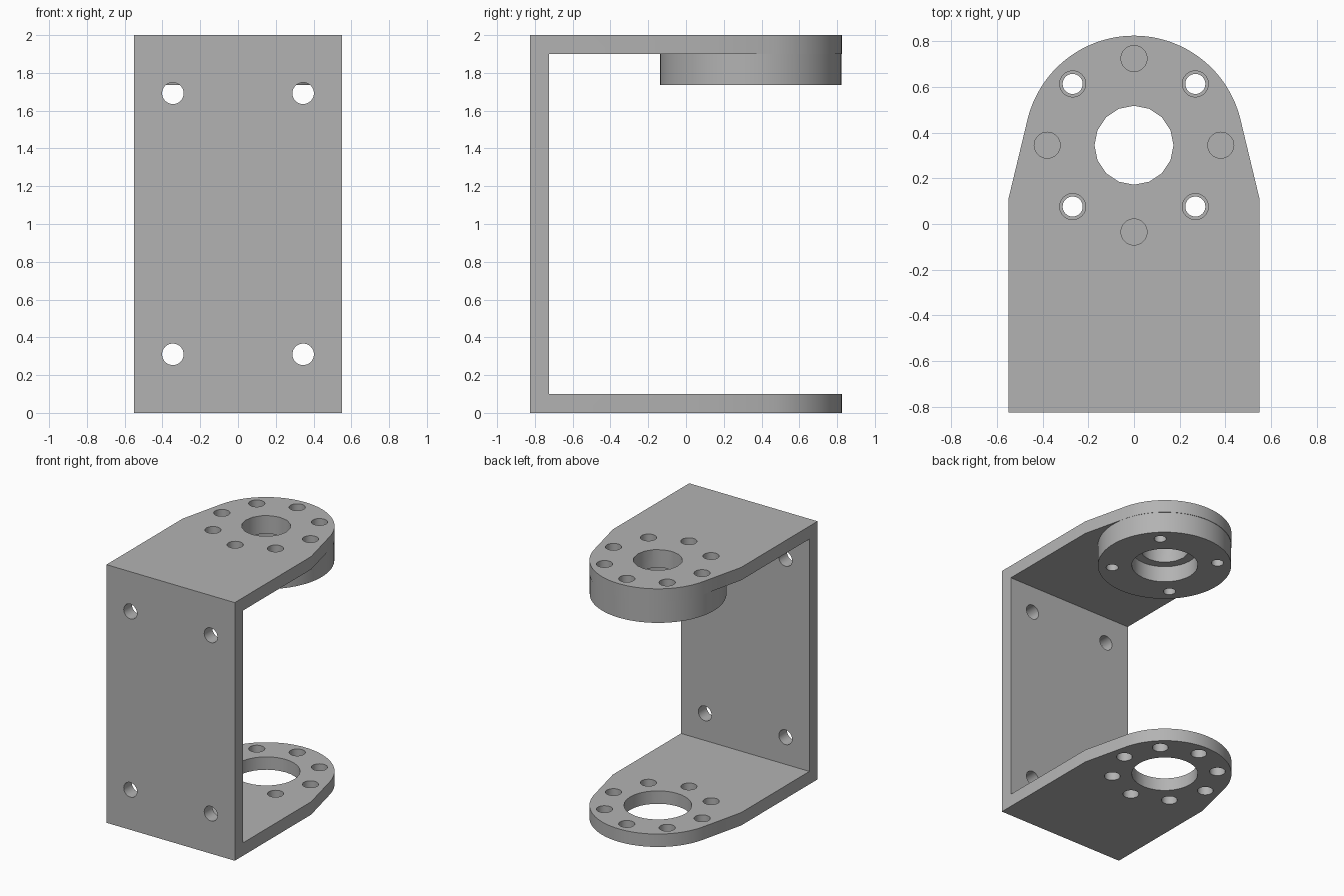
import bpy, bmesh, math
from mathutils import Matrix

cube = bpy.data.objects.get("Cube")
if cube:
    bpy.data.objects.remove(cube)

HALF_W, HALF_D, HEIGHT, WALL = 0.55, 0.825, 2.0, 0.1
HUB_Y, HUB_R = 0.345, 0.48
BOLT_CIRCLE, BOLT_R = 0.38, 0.057

grey = bpy.data.materials.new("metal grey")
grey.use_nodes = True
grey.diffuse_color = (0.45, 0.45, 0.45, 1)
grey.node_tree.nodes["Principled BSDF"].inputs["Base Color"].default_value = grey.diffuse_color


def make_object(name, bm):
    bmesh.ops.recalc_face_normals(bm, faces=bm.faces)
    mesh = bpy.data.meshes.new(name)
    bm.to_mesh(mesh)
    bm.free()
    obj = bpy.data.objects.new(name, mesh)
    bpy.context.collection.objects.link(obj)
    obj.data.materials.append(grey)
    return obj


def add_cylinder(bm, x, y, z0, z1, radius, sides=32):
    bmesh.ops.create_cone(bm, cap_ends=True, segments=sides, radius1=radius, radius2=radius,
                          depth=z1 - z0, matrix=Matrix.Translation((x, y, (z0 + z1) / 2)))


def add_box(bm, low, high):
    size = [b - a for a, b in zip(low, high)]
    centre = [(a + b) / 2 for a, b in zip(low, high)]
    bmesh.ops.create_cube(bm, size=1, matrix=Matrix.Translation(centre) @ Matrix.Diagonal((*size, 1)))


def cut(obj, bm):
    """Subtract the shapes in bm from obj and discard the cutter."""
    cutter = make_object("cutter", bm)
    cutter.hide_render = True
    mod = obj.modifiers.new("cut", 'BOOLEAN')
    mod.operation, mod.solver, mod.object = 'DIFFERENCE', 'EXACT', cutter
    bpy.context.view_layer.objects.active = obj
    bpy.ops.object.modifier_apply(modifier=mod.name)
    bpy.data.objects.remove(cutter)


def bolt_holes(bm, start, count, z0, z1, radius):
    for i in range(count):
        a = start + math.tau * i / count
        add_cylinder(bm, BOLT_CIRCLE * math.cos(a), HUB_Y + BOLT_CIRCLE * math.sin(a), z0, z1, radius)


# Bracket: rounded plan outline, with tapered flanks tangent to the round end
shoulder_y = 0.11
dy = shoulder_y - HUB_Y
tangent = math.atan2(dy, HALF_W) + math.acos(HUB_R / math.hypot(HALF_W, dy))
outline = [(-HALF_W, shoulder_y), (-HALF_W, -HALF_D), (HALF_W, -HALF_D), (HALF_W, shoulder_y)]
STEPS = 48
for i in range(STEPS + 1):
    a = tangent + (math.pi - 2 * tangent) * i / STEPS
    outline.append((HUB_R * math.cos(a), HUB_Y + HUB_R * math.sin(a)))
bm = bmesh.new()
face = bm.faces.new([bm.verts.new((x, y, 0)) for x, y in outline])
top = bmesh.ops.extrude_face_region(bm, geom=[face])["geom"]
bmesh.ops.translate(bm, vec=(0, 0, HEIGHT), verts=[v for v in top if isinstance(v, bmesh.types.BMVert)])
bracket = make_object("bracket", bm)

# Open space between the two plates
bm = bmesh.new()
add_box(bm, (-1, WALL - HALF_D, WALL), (1, 1, HEIGHT - WALL))
cut(bracket, bm)

# Centre and bolt holes in both plates
bm = bmesh.new()
for z, radius, sides in ((0, 0.238, 32), (HEIGHT - WALL, 0.173, 16)):
    add_cylinder(bm, 0, HUB_Y, z - 0.05, z + WALL + 0.05, radius, sides)
    bolt_holes(bm, 0, 8, z - 0.05, z + WALL + 0.05, BOLT_R)
# Mounting holes in the front wall
for x in (-0.345, 0.345):
    for z in (0.31, 1.692):
        bmesh.ops.create_cone(bm, cap_ends=True, segments=32, radius1=BOLT_R, radius2=BOLT_R, depth=0.3,
                              matrix=Matrix.Translation((x, -HALF_D, z)) @ Matrix.Rotation(math.pi / 2, 4, 'X'))
cut(bracket, bm)

# Hub ring under the top plate, with a stepped bore and four narrow bolt holes
bm = bmesh.new()
add_cylinder(bm, 0, HUB_Y - 0.003, 1.735, HEIGHT - WALL, HUB_R, 96)
hub = make_object("hub_ring", bm)
bm = bmesh.new()
add_cylinder(bm, 0, HUB_Y, 1.6, 1.86, 0.238)
cut(hub, bm)
bm = bmesh.new()
add_cylinder(bm, 0, HUB_Y, 1.8, 2.0, 0.173, 16)
bolt_holes(bm, math.pi / 4, 4, 1.6, 2.0, 0.044)
cut(hub, bm)

# Smooth round walls, crisp edges
for obj in (bracket, hub):
    bpy.ops.object.select_all(action='DESELECT')
    obj.select_set(True)
    bpy.context.view_layer.objects.active = obj
    bpy.ops.object.shade_smooth_by_angle(angle=math.radians(30))
